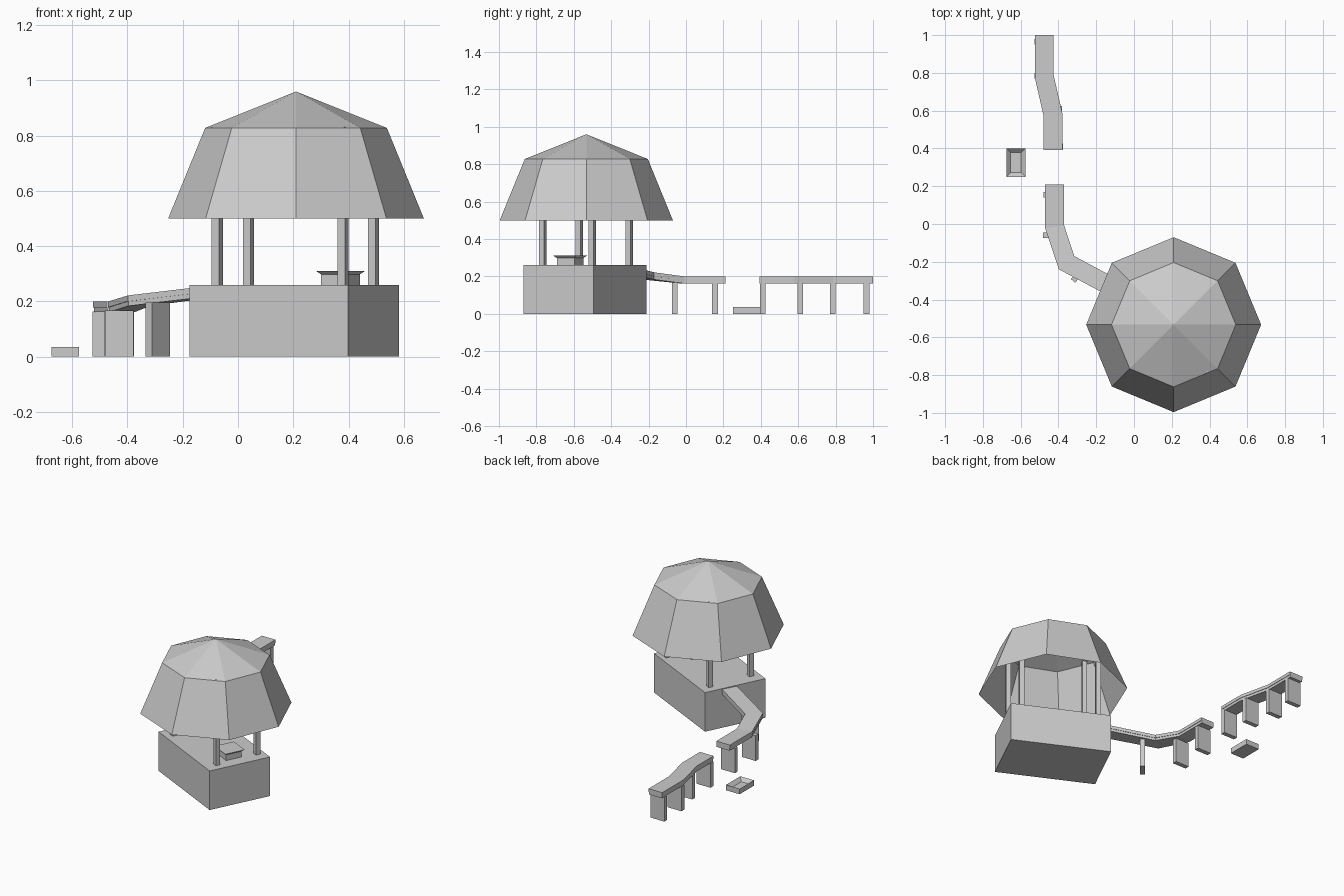
import bpy, bmesh, math
from mathutils import Vector, Matrix

if "Cube" in bpy.data.objects:
    bpy.data.objects.remove(bpy.data.objects["Cube"])

TURN = math.atan2(-0.283, 0.575)      # pavilion is turned about z
CENTRE = Vector((0.2035, -0.54, 0))


def finish(name, bm, fix_normals=True):
    if fix_normals:
        bmesh.ops.recalc_face_normals(bm, faces=bm.faces)
    mesh = bpy.data.meshes.new(name)
    bm.to_mesh(mesh)
    bm.free()
    ob = bpy.data.objects.new(name, mesh)
    bpy.context.collection.objects.link(ob)
    return ob


def prism(outline, z0, z1):
    """Closed prism from a plan outline; returns bmesh and its side faces."""
    bm = bmesh.new()
    lo = [bm.verts.new((x, y, z0)) for x, y in outline]
    hi = [bm.verts.new((x, y, z1)) for x, y in outline]
    n = len(lo)
    bm.faces.new(lo[::-1])
    bm.faces.new(hi)
    sides = [bm.faces.new((lo[i], lo[(i + 1) % n], hi[(i + 1) % n], hi[i]))
             for i in range(n)]
    return bm, sides


def rect(w, d):
    return [(-w / 2, -d / 2), (w / 2, -d / 2), (w / 2, d / 2), (-w / 2, d / 2)]


def place(ob, loc, angle=0):
    ob.location = loc
    ob.rotation_euler.z = angle
    return ob


def inset(bm, faces, thickness, depth):
    bmesh.ops.inset_individual(bm, faces=faces, thickness=thickness,
                               depth=-depth, use_even_offset=True)


# Raised base with recessed wall panels, two on each long side
L, W = 0.32, 0.208
bm, sides = prism([(-L, -W), (0, -W), (L, -W), (L, W), (0, W), (-L, W)], 0, 0.26)
inset(bm, sides, 0.033, 0.02)
place(finish("base", bm, False), CENTRE, TURN)

# Four square roof posts
for i, (x, y) in enumerate([(-0.075, -0.57), (0.038, -0.303),
                            (0.38, -0.765), (0.491, -0.502)]):
    bm, _ = prism(rect(0.03, 0.03), 0.255, 0.832)
    place(finish(f"roof_post_{i + 1}", bm), (x, y, 0), TURN)

# Octagonal two-slope roof, open underneath
bm = bmesh.new()
rings = [[bm.verts.new((r * math.cos(k * math.pi / 4), r * math.sin(k * math.pi / 4), z))
          for k in range(8)] for r, z in [(0.463, 0.5), (0.329, 0.828)]]
apex = bm.verts.new((0, 0, 0.96))
for k in range(8):
    j = (k + 1) % 8
    bm.faces.new((rings[0][k], rings[0][j], rings[1][j], rings[1][k]))
    bm.faces.new((rings[1][k], rings[1][j], apex))
place(finish("roof", bm, False), (0.21, -0.533, 0))

# Small table: block with a flared top
bm, _ = prism(rect(0.105, 0.105), 0.26, 0.30)
place(finish("table_block", bm), (0.371, -0.619, 0), TURN)
bm, _ = prism(rect(0.105, 0.105), 0.298, 0.311)
for v in bm.verts:
    if v.co.z > 0.305:
        v.co.x *= 1.28
        v.co.y *= 1.28
place(finish("table_top", bm), (0.371, -0.619, 0), TURN)


# Walkway decks: rectangular section swept along a mitred path
def deck(name, path, width, top, bottom):
    pts = [Vector(p) for p in path]
    bm = bmesh.new()
    rows = []
    for i, p in enumerate(pts):
        dirs = []
        if i > 0:
            dirs.append((p - pts[i - 1]).xy.normalized())
        if i < len(pts) - 1:
            dirs.append((pts[i + 1] - p).xy.normalized())
        t = sum(dirs, Vector((0, 0))).normalized()
        half = width / 2 / t.dot(dirs[0])
        side = Vector((-t.y, t.x, 0)) * half
        up = Vector((0, 0, 1))
        rows.append([bm.verts.new(q) for q in (
            p + side + up * top, p - side + up * top,
            p - side + up * bottom, p + side + up * bottom)])
    for a, b in zip(rows, rows[1:]):
        for k in range(4):
            j = (k + 1) % 4
            bm.faces.new((a[k], a[j], b[j], b[k]))
    bm.faces.new(rows[0])
    bm.faces.new(rows[-1][::-1])
    finish(name, bm)


far = [(-0.475, 1.0, 0.2), (-0.475, 0.78, 0.2), (-0.428, 0.575, 0.2), (-0.428, 0.393, 0.2)]
near = [(-0.42, 0.21, 0.2), (-0.42, -0.015, 0.2), (-0.357, -0.205, 0.222), (-0.07, -0.358, 0.258)]
for name, path in (("far_walkway", far), ("near_walkway", near)):
    deck(name + "_boards", path, 0.1, 0, -0.021)
    deck(name + "_beam", path, 0.094, -0.021, -0.038)

# Walkway supports: thin slabs with recessed faces
for i, (x, y, h, angle) in enumerate([
        (-0.476, 0.965, 0.163, 0), (-0.476, 0.785, 0.163, 0),
        (-0.433, 0.61, 0.163, 0), (-0.427, 0.41, 0.163, 0),
        (-0.427, 0.155, 0.163, 0), (-0.43, -0.06, 0.168, 0),
        (-0.29, -0.262, 0.196, math.radians(50))]):
    bm, sides = prism(rect(0.102, 0.03), 0, h)
    inset(bm, [sides[0], sides[2]], 0.016, 0.008)
    place(finish(f"walkway_support_{i + 1}", bm, False), (x, y, 0), angle)

# Shallow tray on the ground
bm, _ = prism(rect(0.1, 0.15), 0, 0.036)
bm.normal_update()
inset(bm, [f for f in bm.faces if f.normal.z > 0.9], 0.022, 0.022)
place(finish("tray", bm, False), (-0.625, 0.325, 0))
